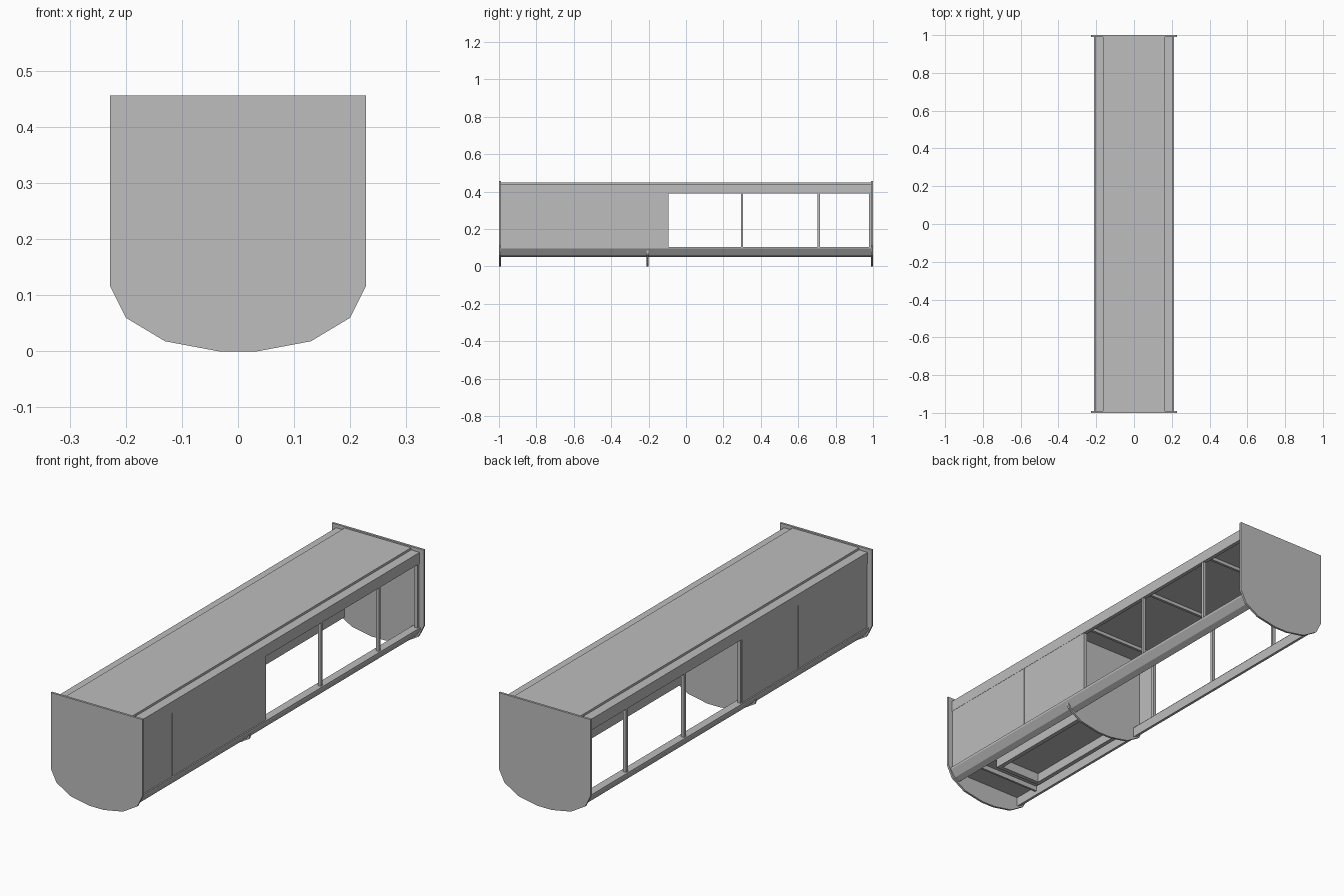
import bpy, bmesh

cube = bpy.data.objects.get("Cube")
if cube:
    bpy.data.objects.remove(cube, do_unlink=True)

grey = bpy.data.materials.new("light_grey")
grey.use_nodes = True
GREY = (0.51, 0.51, 0.51, 1)
grey.diffuse_color = GREY
grey.node_tree.nodes["Principled BSDF"].inputs["Base Color"].default_value = GREY


def extrude(name, profile, y0, y1):
    """Extrude an x-z outline along y."""
    bm = bmesh.new()
    face = bm.faces.new([bm.verts.new((x, y0, z)) for x, z in profile])
    out = bmesh.ops.extrude_face_region(bm, geom=[face])["geom"]
    moved = [v for v in out if isinstance(v, bmesh.types.BMVert)]
    bmesh.ops.translate(bm, verts=moved, vec=(0, y1 - y0, 0))
    bmesh.ops.recalc_face_normals(bm, faces=bm.faces)
    mesh = bpy.data.meshes.new(name)
    bm.to_mesh(mesh)
    bm.free()
    mesh.materials.append(grey)
    obj = bpy.data.objects.new(name, mesh)
    bpy.context.collection.objects.link(obj)
    return obj


def box(name, x0, x1, y0, y1, z0, z1):
    return extrude(name, [(x0, z0), (x1, z0), (x1, z1), (x0, z1)], y0, y1)


def mirrored(obj):
    obj.modifiers.new("both_sides", "MIRROR")
    return obj


def symmetric(half):
    return half + [(-x, z) for x, z in reversed(half)]


# Rounded-bottom end plates and the middle bulkhead
hull = [(0.034, 0), (0.13, 0.018), (0.2, 0.06), (0.228, 0.116), (0.228, 0.456)]
extrude("front_end_plate", symmetric(hull), -1, -0.99)
extrude("back_end_plate", symmetric(hull), 0.99, 1)
inner = hull[:3] + [(0.205, 0.075), (0.205, 0.44)]
extrude("middle_bulkhead", symmetric(inner), -0.21, -0.2)

# Roof: raised centre panel, side rails and crossbeams
box("roof_panel", -0.165, 0.165, -0.99, 0.99, 0.435, 0.45)
rail = [(0.165, 0.43), (0.19, 0.43), (0.19, 0.39), (0.207, 0.39),
        (0.207, 0.44), (0.165, 0.44)]
mirrored(extrude("roof_rail", rail, -0.99, 0.99))
stations = (-0.76, -0.5, -0.1, 0.3, 0.71)
for y in stations:
    box("roof_crossbeam", -0.19, 0.19, y - 0.006, y + 0.006, 0.42, 0.436)

# Faceted lower sills
sill = [(0.165, 0.05), (0.19, 0.062), (0.212, 0.095), (0.212, 0.105),
        (0.175, 0.105), (0.165, 0.095)]
mirrored(extrude("side_sill", sill, -0.99, 0.99))

# Solid side panels, separated by narrow seams with posts behind
edges = (-0.99, -0.76, -0.5, -0.1)
for a, b in zip(edges, edges[1:]):
    mirrored(box("side_panel", 0.199, 0.206, a + 0.001, b - 0.001, 0.1, 0.395))
for y in stations + (0.984,):
    mirrored(box("side_post", 0.19, 0.205, y - 0.006, y + 0.006, 0.1, 0.395))

# Floor of the closed compartment, with a frame underneath
box("compartment_floor", -0.18, 0.18, -0.99, -0.21, 0.092, 0.1)
mirrored(box("floor_frame_side", 0.1, 0.12, -0.77, -0.21, 0.05, 0.093))
box("floor_frame_end", -0.12, 0.12, -0.79, -0.77, 0.05, 0.093)
box("floor_crossbeam", -0.17, 0.17, -0.87, -0.86, 0.07, 0.093)
